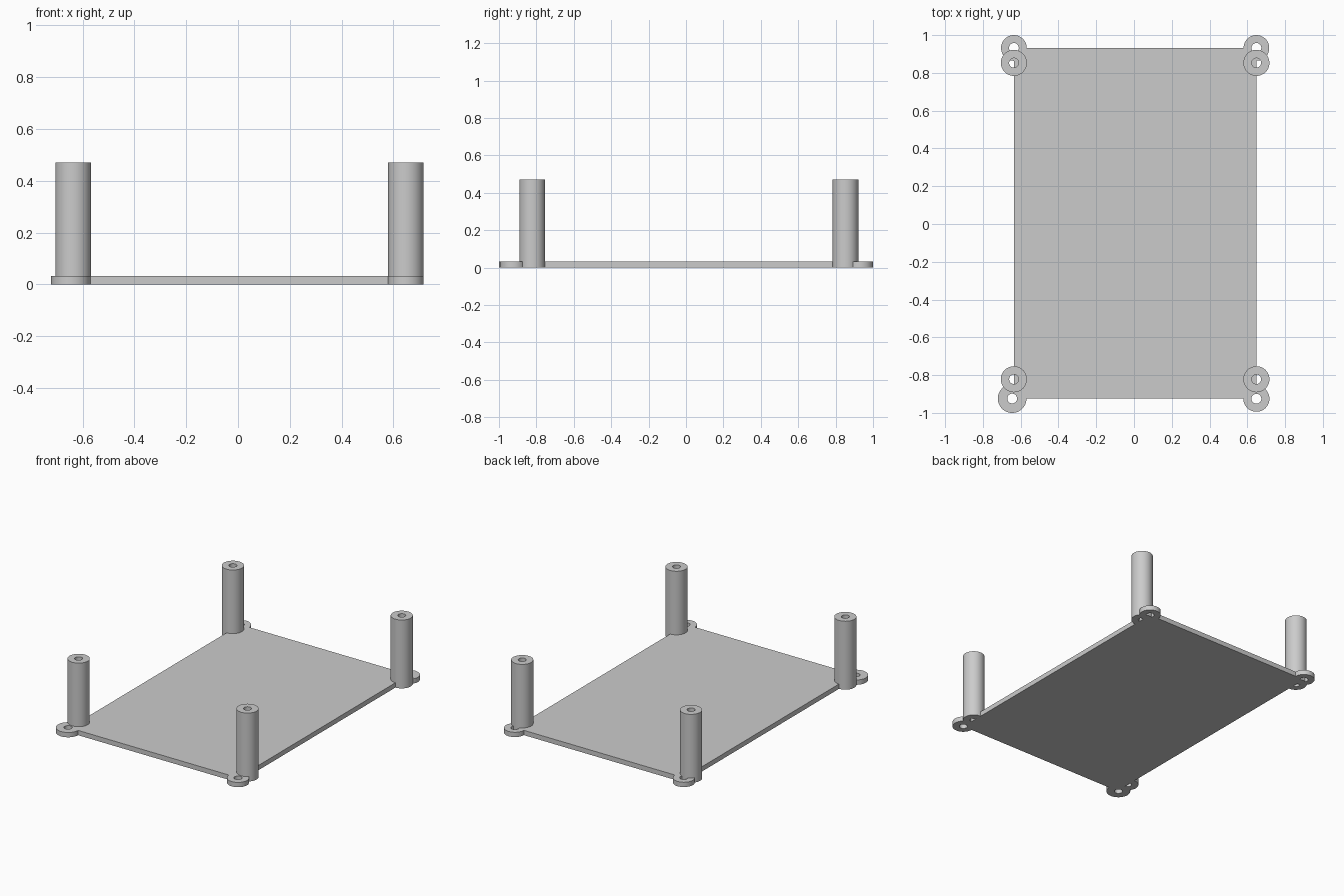
import bpy, bmesh, math

if "Cube" in bpy.data.objects:
    bpy.data.objects.remove(bpy.data.objects["Cube"])

THICK, POST_H = 0.033, 0.47
LEFT, RIGHT, FRONT, BACK = -0.636, 0.648, -0.925, 0.932
HOLE = 0.026
SEG = 48

grey = bpy.data.materials.new("light grey")
grey.diffuse_color = (0.6, 0.6, 0.6, 1)
grey.use_nodes = True
grey.node_tree.nodes["Principled BSDF"].inputs["Base Color"].default_value = grey.diffuse_color


def finish(bm, name):
    bmesh.ops.recalc_face_normals(bm, faces=bm.faces)
    mesh = bpy.data.meshes.new(name)
    bm.to_mesh(mesh)
    bm.free()
    mesh.materials.append(grey)
    ob = bpy.data.objects.new(name, mesh)
    bpy.context.collection.objects.link(ob)
    bpy.ops.object.select_all(action='DESELECT')
    ob.select_set(True)
    bpy.context.view_layer.objects.active = ob
    bpy.ops.object.shade_smooth_by_angle(angle=math.radians(30))
    return ob


def tube(name, x, y, radius, hole, height):
    """Upright cylinder with a hole through it."""
    bm = bmesh.new()
    section = [(radius, 0), (radius, height), (hole, height), (hole, 0)]
    rings = [[bm.verts.new((r * math.cos(2 * math.pi * i / SEG),
                            r * math.sin(2 * math.pi * i / SEG), z))
              for i in range(SEG)] for r, z in section]
    for a, b in zip(rings, rings[1:] + rings[:1]):
        for i in range(SEG):
            j = (i + 1) % SEG
            bm.faces.new((a[i], a[j], b[j], b[i]))
    finish(bm, name).location = (x, y, 0)


# Base plate, its corners notched around the screw holes
bm = bmesh.new()
outline = []
for cx, cy, start in ((LEFT, FRONT, 90), (RIGHT, FRONT, 180),
                      (RIGHT, BACK, 270), (LEFT, BACK, 360)):
    for k in range(13):
        a = math.radians(start - 90 * k / 12)
        outline.append(bm.verts.new((cx + HOLE * math.cos(a),
                                     cy + HOLE * math.sin(a), 0)))
base = bm.faces.new(outline)
top = bmesh.ops.extrude_face_region(bm, geom=[base], use_keep_orig=True)
bmesh.ops.translate(bm, vec=(0, 0, THICK),
                    verts=[v for v in top["geom"] if isinstance(v, bmesh.types.BMVert)])
finish(bm, "base_plate")

# Flat screw ears on the corners
tube("ear_front_left", -0.645, -0.924, 0.076, HOLE, THICK)
tube("ear_front_right", RIGHT, FRONT, 0.069, HOLE, THICK)
tube("ear_back_left", LEFT, BACK, 0.068, HOLE, THICK)
tube("ear_back_right", RIGHT, BACK, 0.068, HOLE, THICK)

# Hollow standing posts
for side, x in (("left", LEFT), ("right", RIGHT)):
    for end, y in (("front", -0.822), ("back", 0.853)):
        tube(f"post_{end}_{side}", x, y, 0.069, 0.025, POST_H)
